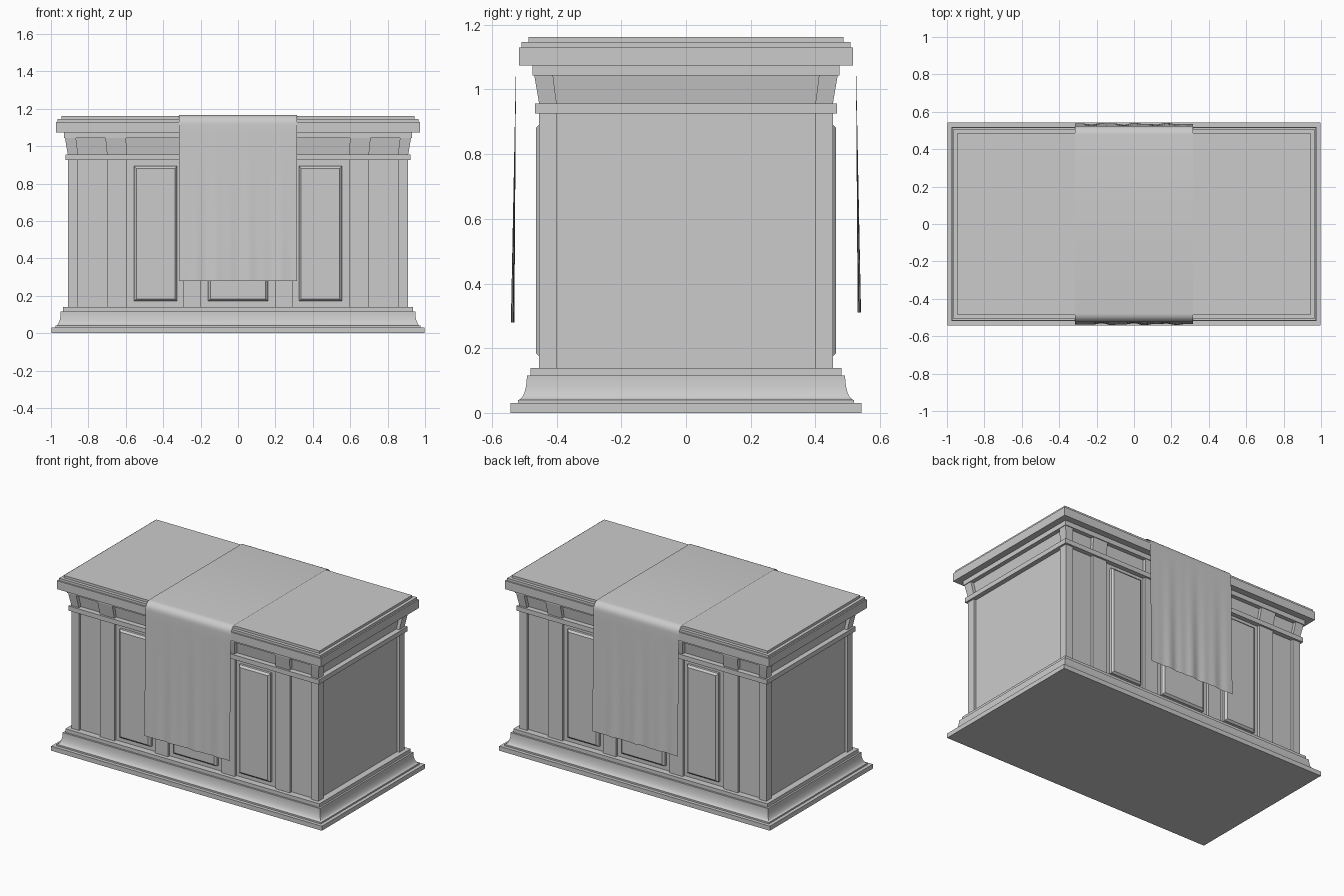
import bpy
from math import sin, cos, pi

if "Cube" in bpy.data.objects:
    bpy.data.objects.remove(bpy.data.objects["Cube"])

DX = 0.456          # extra half-length in x compared with y


def mesh(name, verts, faces):
    me = bpy.data.meshes.new(name)
    me.from_pydata(verts, [], faces)
    me.update()
    ob = bpy.data.objects.new(name, me)
    bpy.context.collection.objects.link(ob)
    return ob


def smooth(ob, angle=0.6):
    bpy.ops.object.select_all(action='DESELECT')
    ob.select_set(True)
    bpy.context.view_layer.objects.active = ob
    bpy.ops.object.shade_smooth_by_angle(angle=angle)


def stack(name, rings):
    """Rectangular moulding lofted through (half depth, z) rings."""
    v, f = [], [(3, 2, 1, 0)]
    for h, z in rings:
        v += [(-h - DX, -h, z), (h + DX, -h, z), (h + DX, h, z), (-h - DX, h, z)]
    n = len(rings)
    for i in range(n - 1):
        for j in range(4):
            a, b = i * 4 + j, i * 4 + (j + 1) % 4
            f.append((a, b, b + 4, a + 4))
    k = 4 * (n - 1)
    f.append((k, k + 1, k + 2, k + 3))
    return mesh(name, v, f)


def frustum(name, lo, z0, hi, z1, place=lambda u, v, w: (u, v, w)):
    """Tapered block between rectangles (u0, u1, v0, v1); place maps to xyz."""
    pts = []
    for (a, b, c, d), w in ((lo, z0), (hi, z1)):
        pts += [place(a, c, w), place(b, c, w), place(b, d, w), place(a, d, w)]
    faces = [(3, 2, 1, 0), (4, 5, 6, 7), (0, 1, 5, 4), (1, 2, 6, 5), (2, 3, 7, 6), (3, 0, 4, 7)]
    ob = mesh(name, pts, faces)
    # keep normals outward for mirrored placements
    c = sum((p.co for p in ob.data.vertices), ob.location.copy()) / 8
    p = ob.data.polygons[0]
    if (p.center - c).dot(p.normal) < 0:
        ob.data.flip_normals()
    return ob


# Plinth with concave cove
cove = [(0.492 + 0.027 * (1 - cos(t * pi / 16)), 0.04 + 0.075 * (1 - sin(t * pi / 16)))
        for t in range(8, -1, -1)]
smooth(stack("plinth", [(0.542, 0), (0.542, 0.03), (0.519, 0.03)] + cove
             + [(0.480, 0.115), (0.480, 0.139)]))

# Core walls, mouldings and table top
stack("core_walls", [(0.436, 0.139), (0.436, 0.93)])
stack("lower_moulding", [(0.467, 0.925), (0.467, 0.956)])
stack("frieze", [(0.432, 0.956), (0.446, 1.043)])
stack("upper_band", [(0.474, 1.043), (0.474, 1.074)])
stack("table_top", [(0.517, 1.074), (0.517, 1.13), (0.508, 1.13), (0.508, 1.146),
                    (0.487, 1.146), (0.487, 1.162)])

# Corner posts and the brackets above them
for sx in (-1, 1):
    for sy in (-1, 1):
        flip = lambda u, v, w, sx=sx, sy=sy: (sx * u, sy * v, w)
        r = (0.855, 0.454 + DX, 0.400, 0.454)
        frustum("corner_post", r, 0.139, r, 0.925, flip)
        frustum("corner_bracket", r, 0.956, (0.866, 0.469 + DX, 0.411, 0.469), 1.043, flip)

        # Flat pilasters with their brackets
        for a, b in ((0.594, 0.700), (0.198, 0.294)):
            r = (a, b, 0.42, 0.454)
            frustum("pilaster", r, 0.139, r, 0.925, flip)
            frustum("pilaster_bracket", r, 0.956, (a + 0.005, b + 0.009, 0.42, 0.469), 1.043, flip)

# Raised chamfered panels on front and back
for sy in (-1, 1):
    out = lambda u, v, w, sy=sy: (u, sy * w, v)
    for a, b in ((-0.556, -0.326), (-0.16, 0.16), (0.326, 0.556)):
        r = (a, b, 0.172, 0.894)
        t = (a + 0.012, b - 0.012, 0.184, 0.882)
        frustum("panel_base", r, 0.43, r, 0.452, out)
        frustum("raised_panel", r, 0.452, t, 0.464, out)

# Cloth runner: path over the top, rounded at both edges
def half(bottom):
    hang = [(0.525 + 0.011 * i / 16, 1.115 - (1.115 - bottom) * i / 16) for i in range(17)]
    arc = [(0.479 + 0.046 * sin(i * pi / 12), 1.119 + 0.048 * cos(i * pi / 12)) for i in range(6)]
    return arc + hang

front, back = half(0.28), half(0.31)
path = [(-y, z) for y, z in reversed(front)] + back
cols = 48
verts, faces = [], []
for y, z in path:
    drop = max(0, (1.1 - z) / 0.8)
    s = 1 if y > 0 else -1
    for i in range(cols + 1):
        x = -0.315 + 0.63 * i / cols
        fold = sin(x * 38 + s) * 0.6 + sin(x * 71 + 2 * s) * 0.4
        amp = 0.006 * drop * (1 - (x / 0.4) ** 2)
        verts.append((x, y + s * amp * fold, z))
n = cols + 1
for j in range(len(path) - 1):
    for i in range(cols):
        a = j * n + i
        faces.append((a, a + 1, a + n + 1, a + n))
smooth(mesh("cloth_runner", verts, faces), 1.0)
